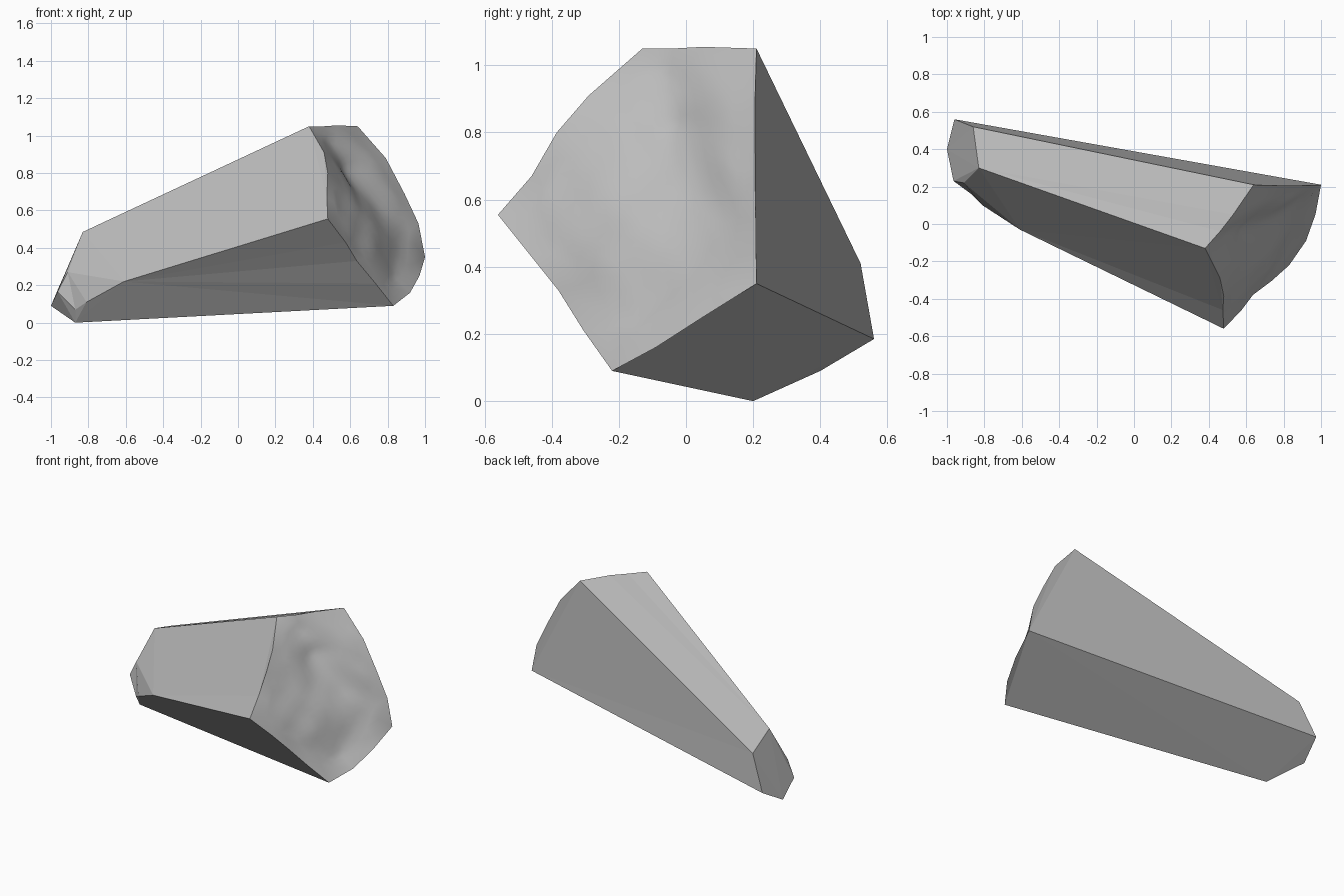
import bpy, bmesh
from math import sin
from mathutils import Vector
from mathutils.geometry import delaunay_2d_cdt

cube = bpy.data.objects.get("Cube")
if cube:
    bpy.data.objects.remove(cube, do_unlink=True)

stone = bpy.data.materials.new("stone_grey")
stone.use_nodes = True
stone.diffuse_color = (0.5, 0.5, 0.5, 1)
stone.node_tree.nodes["Principled BSDF"].inputs["Base Color"].default_value = (0.5, 0.5, 0.5, 1)
stone.node_tree.nodes["Principled BSDF"].inputs["Roughness"].default_value = 0.9

# Rim of the broken end: each run starts at a corner and ends before the next
rim_runs = {
    "front": [(.38, -.13, 1.05), (.46, -.29, .91), (.48, -.385, .8), (.475, -.46, .67)],
    "under": [(.48, -.56, .555), (.575, -.46, .43), (.635, -.38, .33), (.735, -.305, .21)],
    "base": [(.83, -.22, .09), (.92, -.09, .16), (.97, .05, .25)],
    "back": [(1, .21, .35), (.965, .208, .53), (.89, .205, .69), (.79, .205, .88)],
    "top": [(.64, .21, 1.05), (.53, .05, 1.055), (.46, -.04, 1.05)],
}

# Corners of the narrow tip
tip = {
    "top_front": (-.83, .3, .485), "top_back": (-.86, .52, .41),
    "back_low": (-.96, .56, .185), "end_low": (-1, .4, .09),
    "bottom": (-.87, .2, 0), "chin": (-.87, .16, .07),
    "cheek": (-.965, .23, .165), "brow": (-.91, .22, .27),
    "front_edge": (-.61, -.03, .22), "front_low": (-.81, .1, .11),
}

# Hollow and bulges inside the broken end
hollow = [(.51, -.04, .93), (.55, -.02, .82), (.63, 0, .73), (.74, .03, .6), (.85, .06, .46)]
bulges = [(.53, -.17, .86), (.6, -.2, .72), (.68, -.2, .58), (.75, -.2, .42),
          (.81, -.12, .26), (.56, -.38, .6), (.63, -.34, .46), (.72, .1, .85), (.82, .12, .7)]

bm = bmesh.new()
layer = bm.faces.layers.int.new("broken_end")
runs = {name: [bm.verts.new(p) for p in pts] for name, pts in rim_runs.items()}
tips = {name: bm.verts.new(p) for name, p in tip.items()}
order = list(runs)


def side(run, *corners):
    """Long flat facet from one rim run to the named tip corners."""
    following = runs[order[(order.index(run) + 1) % len(order)]][0]
    bm.faces.new(runs[run] + [following] + [tips[c] for c in corners])


# Long facets of the shard
side("front", "front_edge", "brow", "top_front")
side("under", "bottom", "chin", "front_low", "front_edge")
side("base", "back_low", "end_low", "bottom")
side("back", "top_back", "back_low")
side("top", "top_front", "top_back")

# Small facets of the tip
for names in (("top_front", "top_back", "back_low", "end_low", "cheek", "brow"),
              ("end_low", "bottom", "chin", "cheek"),
              ("brow", "front_edge", "front_low", "chin", "cheek")):
    bm.faces.new([tips[n] for n in names])
bmesh.ops.triangulate(bm, faces=bm.faces[:])

# Broken end: triangulated across the rim, then refined and softened
rim = [v for name in order for v in runs[name]]
points = rim + [bm.verts.new(p) for p in hollow + bulges]
loop = [(i, (i + 1) % len(rim)) for i in range(len(rim))]
flat = [Vector((v.co.y, v.co.z)) for v in points]
result = delaunay_2d_cdt(flat, loop, [], 1, 1e-5)
for tri in result[2]:
    face = bm.faces.new([points[result[3][i][0]] for i in tri])
    face[layer] = 1
inner_edges = [e for e in bm.edges if all(f[layer] for f in e.link_faces)]
bmesh.ops.subdivide_edges(bm, edges=inner_edges, cuts=3, use_grid_fill=True)
bmesh.ops.triangulate(bm, faces=[f for f in bm.faces if f[layer]])
loose = [v for v in bm.verts if all(f[layer] for f in v.link_faces)]
for step in range(4):
    bmesh.ops.smooth_vert(bm, verts=loose, factor=0.5,
                          use_axis_x=True, use_axis_y=True, use_axis_z=True)
for v in loose:
    v.co.x += 0.004 * sin(v.co.y * 31) * sin(v.co.z * 27)
for f in bm.faces:
    f.smooth = bool(f[layer])

bmesh.ops.recalc_face_normals(bm, faces=bm.faces[:])
bm.faces.layers.int.remove(layer)
mesh = bpy.data.meshes.new("stone_shard")
bm.to_mesh(mesh)
bm.free()
mesh.materials.append(stone)
shard = bpy.data.objects.new("stone_shard", mesh)
bpy.context.collection.objects.link(shard)
